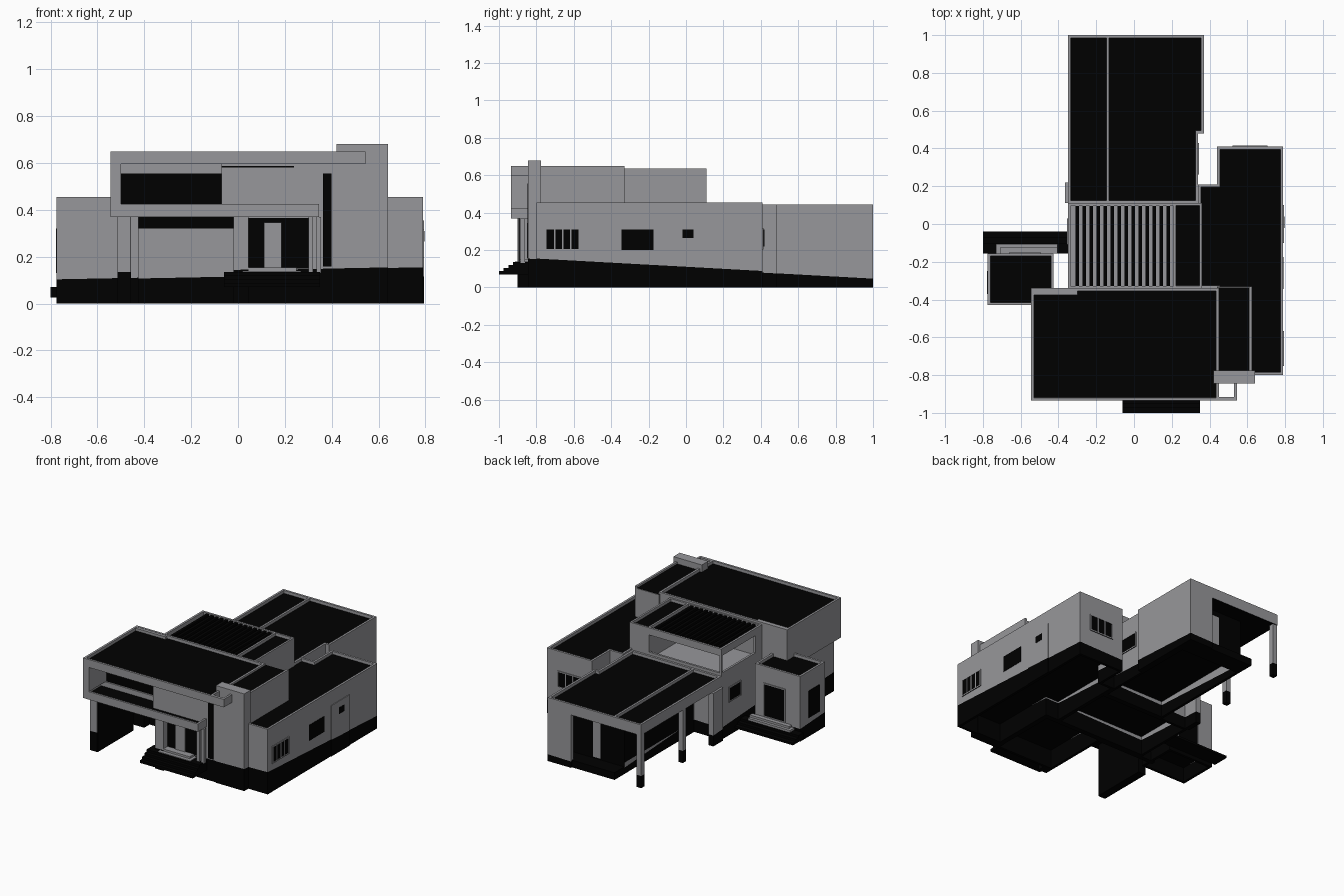
import bpy, bmesh
from mathutils import Vector

if "Cube" in bpy.data.objects:
    bpy.data.objects.remove(bpy.data.objects["Cube"])


def material(name, rgb):
    m = bpy.data.materials.new(name)
    m.diffuse_color = (*rgb, 1)
    m.use_nodes = True
    m.node_tree.nodes["Principled BSDF"].inputs["Base Color"].default_value = m.diffuse_color
    return m


WALL = material("wall_grey", (0.31, 0.31, 0.325))
DARK = material("near_black", (0.0, 0.0, 0.0))
GROUND_CO = Vector((0, 0, 0.095))          # sloping line where the dark plinth ends
GROUND_NO = Vector((-0.02, 0.055, 1))


def prism(name, pts, z0, z1, rim=0, drop=0.02, dark=False, hollow=0):
    """Extruded outline; rim > 0 sinks a dark roof inside a parapet, hollow > 0 opens the inside from below."""
    bm = bmesh.new()
    low = [bm.verts.new((x, y, z0)) for x, y in pts]
    high = [bm.verts.new((x, y, z1)) for x, y in pts]
    bottom, top = bm.faces.new(low[::-1]), bm.faces.new(high)
    for i in range(len(pts)):
        j = (i + 1) % len(pts)
        bm.faces.new((low[i], low[j], high[j], high[i]))
    bm.normal_update()
    for face, t, dz in ((top, rim, -drop), (bottom, hollow and 0.018, hollow)):
        if t:
            bmesh.ops.inset_region(bm, faces=[face], thickness=t, use_even_offset=True)
            bm.normal_update()
            bmesh.ops.inset_region(bm, faces=[face], thickness=0.0005, use_even_offset=True)
            bmesh.ops.translate(bm, vec=(0, 0, dz), verts=face.verts[:])
            face.material_index = 1
    if z0 < 0.001:
        bmesh.ops.bisect_plane(bm, geom=bm.verts[:] + bm.edges[:] + bm.faces[:],
                               plane_co=GROUND_CO, plane_no=GROUND_NO)
    bm.normal_update()
    for f in bm.faces:
        c = f.calc_center_median()
        below = z0 < 0.001 and (c - GROUND_CO).dot(GROUND_NO) < 0
        if dark or below or (f.normal.z < -0.9 and c.z < z0 + 0.001):
            f.material_index = 1
    me = bpy.data.meshes.new(name)
    bm.to_mesh(me)
    bm.free()
    me.materials.append(WALL)
    me.materials.append(DARK)
    ob = bpy.data.objects.new(name, me)
    bpy.context.collection.objects.link(ob)
    return ob


def box(name, x0, x1, y0, y1, z0, z1, **kw):
    return prism(name, [(x0, y0), (x1, y0), (x1, y1), (x0, y1)], z0, z1, **kw)


def floor(name, x0, x1, y0, y1, z):
    box(name, x0 + .006, x1 - .006, y0 + .006, y1 - .006, z - .02, z, dark=True)


def window(name, axis, pos, out, a0, a1, z0, z1, bars=0, frame=0.008):
    """Dark pane plate on a wall, with a thin raised frame and upright bars."""
    def plate(n, u0, u1, w0, w1, t, dark):
        p0, p1 = sorted((pos - out * 0.002, pos + out * t))
        if axis == "x":
            box(n, p0, p1, u0, u1, w0, w1, dark=dark)
        else:
            box(n, u0, u1, p0, p1, w0, w1, dark=dark)
    plate(name + "_pane", a0, a1, z0, z1, 0.002, True)
    if frame:
        for n, r in (("sill", (a0, a1, z0 - frame, z0)), ("head", (a0, a1, z1, z1 + frame)),
                     ("side_a", (a0 - frame, a0, z0 - frame, z1 + frame)),
                     ("side_b", (a1, a1 + frame, z0 - frame, z1 + frame))):
            plate(name + "_" + n, *r, 0.005, False)
    for i in range(bars):
        c = a0 + (a1 - a0) * (i + 1) / (bars + 1)
        plate(f"{name}_bar_{i}", c - 0.004, c + 0.004, z0, z1, 0.005, False)


# right wing
prism("right_wing", [(.44, -.80), (.79, -.80), (.79, .41), (.44, .41), (.44, .21),
                     (.34, .21), (.34, -.34), (.44, -.34)], 0, .455, rim=.015, hollow=.41)
floor("right_wing_floor", .44, .79, -.80, .41, .15)
floor("right_hall_floor", .34, .46, -.34, .21, .15)
box("right_wing_bay", .78, .795, -.10, .10, 0, .355)
window("bedroom_window", "x", .79, 1, -.745, -.575, .205, .31, bars=3)
window("side_window", "x", .79, 1, -.345, -.175, .20, .31, frame=0)
window("bay_window", "x", .795, 1, -.02, .04, .265, .31, frame=0)
window("right_wing_back_window", "y", .41, 1, .53, .70, .21, .31, bars=2)

# stair tower
box("tower_front_fin", .42, .64, -.845, -.775, 0, .68)
box("tower_body", .44, .622, -.78, -.33, .43, .635)
box("tower_roof", .44, .61, -.775, -.335, .635, .637, dark=True)
box("tower_parapet", .61, .625, -.78, -.33, .43, .65)

# front upper floor: room, recessed balcony, roof with parapet
box("upper_room", -.545, .44, -.74, -.34, .37, .595)
box("upper_front_wall", -.07, .44, -.84, -.74, .37, .595)
box("balcony", -.545, .345, -.935, -.74, .37, .425, rim=.014, drop=.035)
box("balcony_left_wall", -.545, -.50, -.935, -.74, .425, .595)
window("balcony_window", "y", -.74, -1, -.50, -.07, .39, .555, frame=0)
box("front_roof", -.545, .45, -.935, -.34, .595, .65, rim=.015)
box("front_roof_upstand", -.53, -.30, -.375, -.355, .63, .648)
box("roof_frame_front", .45, .545, -.935, -.915, .595, .65)
box("roof_frame_side", .53, .545, -.915, -.84, .595, .65)
window("upper_louvre", "y", -.84, -1, -.07, .24, .58, .587, frame=0)

# ground floor under it, carport pillar wall, entry
box("front_ground_floor", -.02, .44, -.84, -.34, 0, .37, hollow=.35)
floor("front_room_floor", -.02, .44, -.84, -.34, .15)
box("carport_wall", -.515, -.46, -.90, -.50, 0, .37)
box("carport_wall_lining", -.462, -.457, -.895, -.50, 0, .37, dark=True)
box("carport_back_wall", -.46, -.02, -.37, -.34, 0, .37)
box("middle_ground_floor", -.35, .35, -.34, .11, 0, .40, hollow=.37)
floor("middle_room_floor", -.35, .35, -.34, .11, .15)
window("carport_back_panel", "y", -.37, -1, -.46, -.02, .32, .37, frame=0)
window("entry_glazing", "y", -.84, -1, .045, .30, .15, .365, frame=0)
box("front_door", .11, .185, -.849, -.84, .15, .345)
window("tall_window", "y", -.845, -1, .362, .40, .157, .555, frame=0)
box("entry_pillar", -.02, .045, -.89, -.84, 0, .37)
for i, x in enumerate((.30, .335)):
    box(f"entry_post_{i}", x, x + .02, -.885, -.86, .13, .37)
for i in range(4):
    box(f"entry_step_{i}", -.06, .35, -1 + .025 * i, -.84, .07 + .016 * i, .087 + .016 * i, dark=True)
for i in range(2):
    box(f"entry_threshold_{i}", .02 + .02 * i, .27 - .02 * i, -.915 + .025 * i, -.84,
        .125 + .014 * i, .139 + .014 * i)

# middle upper terrace: pale floor under dark pergola slats
box("terrace_floor", -.34, .21, -.34, .10, .40, .415)
box("terrace_room", .21, .36, -.34, .11, .40, .635, rim=.013)
box("terrace_rail_left", -.35, -.335, -.34, .11, .40, .465)
box("terrace_rail_back", -.335, .21, .095, .11, .40, .465)
box("pergola_beam_left", -.35, -.335, -.34, .11, .585, .635)
box("pergola_beam_back", -.335, .21, .095, .11, .585, .635)
box("pergola_beam_front", -.335, .21, -.34, -.328, .40, .635)
box("terrace_left_wall", -.35, -.335, -.34, -.27, .465, .585)
box("terrace_corner_post", -.35, -.335, .095, .11, .465, .585)
for i in range(14):
    x = -.31 + .037 * i
    box(f"pergola_slat_{i}", x, x + .02, -.33, .10, .585, .63, dark=True)

# back wing: roof over rooms and open carport
prism("back_roof", [(-.35, .11), (.34, .11), (.34, .48), (.37, .48), (.37, 1), (-.35, 1)],
      .37, .445, rim=.015)
box("back_roof_ridge", -.146, -.132, .12, .99, .42, .445)
box("back_room", -.14, .34, .11, .88, 0, .37, hollow=.35)
floor("back_room_floor", -.14, .34, .11, .88, .13)
box("back_side_wall", .33, .37, .48, 1, 0, .37)
box("back_end_wall", .19, .37, .97, 1, 0, .37)
box("back_patio", -.14, .33, .88, .99, 0, .05, dark=True)
window("patio_glazing", "y", .88, 1, -.14, .33, .05, .37, frame=0)
box("patio_door", .04, .10, .88, .887, .06, .33)
window("back_room_left_glazing", "x", -.14, -1, .12, .88, .08, .37, frame=0)
window("back_room_right_window", "x", .34, 1, .27, .42, .22, .31)
for i, y in enumerate((.50, .96)):
    box(f"carport_column_{i}", -.35, -.315, y, y + .035, .085, .37)
    box(f"carport_column_base_{i}", -.35, -.315, y, y + .035, 0, .085, dark=True)
window("middle_left_window", "x", -.35, -1, -.10, .02, .24, .33)
box("middle_wall_pier", -.365, -.33, .11, .22, 0, .37)

# small left block with its back door and steps
box("left_block", -.775, -.425, -.43, -.155, 0, .455, rim=.015, hollow=.41)
floor("left_block_floor", -.775, -.425, -.43, -.155, .12)
window("left_block_door", "y", -.155, 1, -.655, -.50, .11, .33)
window("left_block_slit", "x", -.775, -1, -.37, -.25, .13, .32, frame=0)
for i in range(3):
    box(f"left_step_{i}", -.8, -.35, -.155, -.04 - .03 * i, .025 + .015 * i, .04 + .015 * i, dark=True)
for i in range(2):
    box(f"left_threshold_{i}", -.73 + .02 * i, -.405, -.155, -.105 - .02 * i,
        .07 + .015 * i, .085 + .015 * i)
